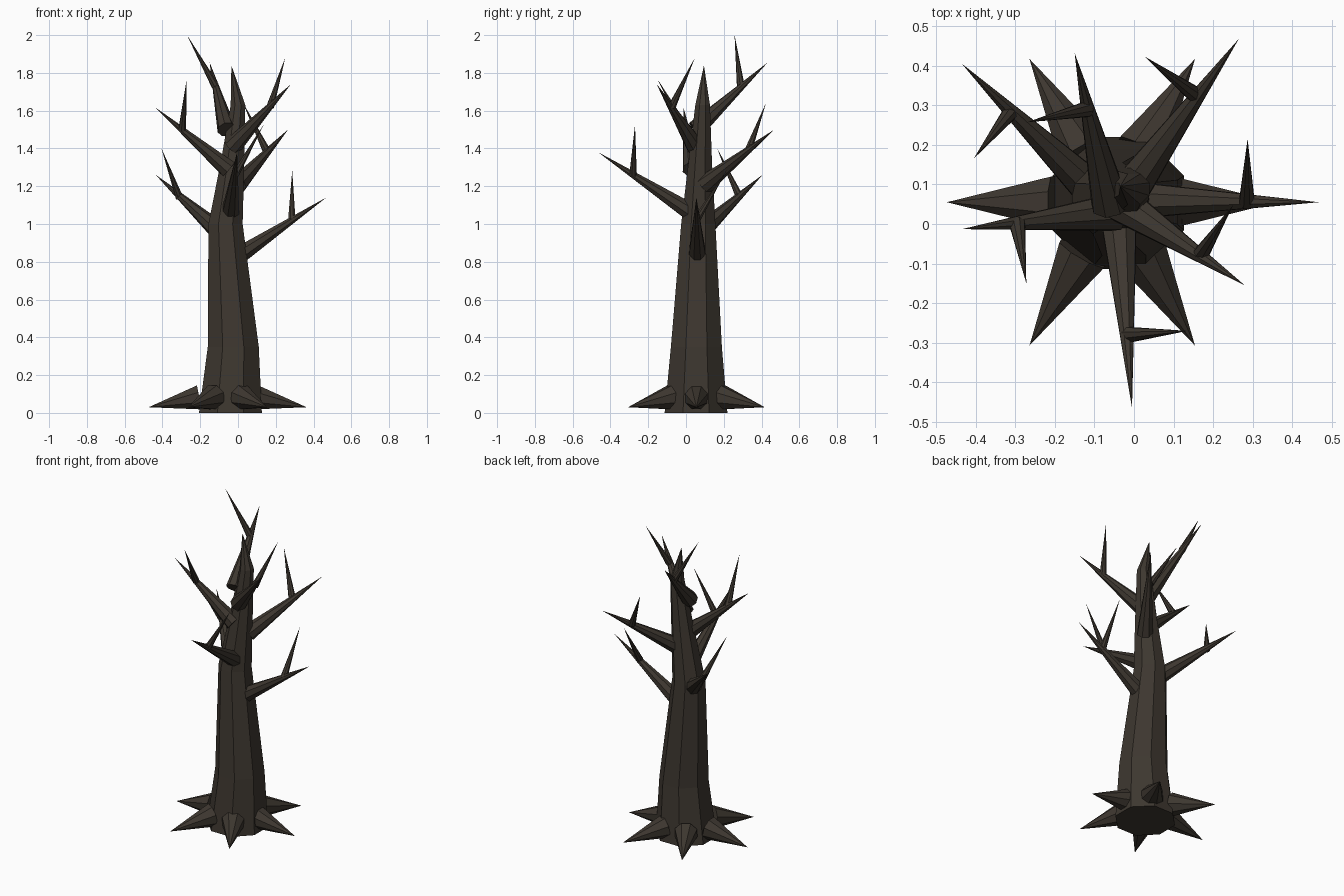
import bpy, bmesh, math
from mathutils import Vector

if "Cube" in bpy.data.objects:
    bpy.data.objects.remove(bpy.data.objects["Cube"])

bark = bpy.data.materials.new("dark_bark")
bark.diffuse_color = (0.047, 0.038, 0.029, 1)
bark.use_nodes = True
bark.node_tree.nodes["Principled BSDF"].inputs["Base Color"].default_value = bark.diffuse_color


def finish(name, bm):
    bmesh.ops.recalc_face_normals(bm, faces=bm.faces[:])
    mesh = bpy.data.meshes.new(name)
    bm.to_mesh(mesh)
    bm.free()
    mesh.materials.append(bark)
    obj = bpy.data.objects.new(name, mesh)
    bpy.context.collection.objects.link(obj)
    return obj


def spike(name, base, tip, radius, sides):
    """Faceted cone from base centre to a sharp tip."""
    base, tip = Vector(base), Vector(tip)
    turn = (tip - base).to_track_quat('Z', 'Y')
    bm = bmesh.new()
    ring = []
    for i in range(sides):
        a = 2 * math.pi * (i + 0.5) / sides
        ring.append(bm.verts.new(
            base + turn @ Vector((radius * math.cos(a), radius * math.sin(a), 0))))
    top = bm.verts.new(tip)
    bm.faces.new(ring)
    for i in range(sides):
        bm.faces.new((ring[i], ring[(i + 1) % sides], top))
    return finish(name, bm)


# Trunk: bent octagonal column ending in a point (x, y, z, radius)
sections = [
    (-0.04, 0.053, 0.0, 0.18),
    (-0.025, 0.055, 0.35, 0.146),
    (-0.066, 0.065, 1.0, 0.098),
    (-0.03, 0.075, 1.32, 0.068),
    (0.0, 0.088, 1.63, 0.042),
]
bm = bmesh.new()
rings = []
for x, y, z, r in sections:
    rings.append([bm.verts.new((x + r * math.cos(math.pi * (i + 0.5) / 4),
                                y + r * math.sin(math.pi * (i + 0.5) / 4), z))
                  for i in range(8)])
for low, high in zip(rings, rings[1:]):
    for i in range(8):
        j = (i + 1) % 8
        bm.faces.new((low[i], low[j], high[j], high[i]))
bm.faces.new(rings[0])
peak = bm.verts.new((-0.035, 0.095, 1.84))
for i in range(8):
    bm.faces.new((rings[-1][i], rings[-1][(i + 1) % 8], peak))
finish("trunk", bm)

# Roots: six spikes spread evenly around the foot
for k in range(6):
    c, s = math.cos(k * math.pi / 3), math.sin(k * math.pi / 3)
    spike(f"root_{k + 1}", (-0.055 + 0.15 * c, 0.055 + 0.15 * s, 0.082),
          (-0.055 + 0.418 * c, 0.055 + 0.418 * s, 0.03), 0.07, 8)

# Branches, each with one twig: branch base, branch tip, twig base, twig tip
limbs = [
    ((0.0, 0.06, 0.83), (0.467, 0.055, 1.14), (0.285, 0.055, 1.02), (0.287, 0.215, 1.285)),
    ((-0.11, 0.09, 0.97), (-0.435, 0.405, 1.26), (-0.31, 0.285, 1.14), (-0.405, 0.165, 1.40)),
    ((-0.05, 0.03, 1.29), (-0.435, -0.013, 1.615), (-0.295, 0.0, 1.50), (-0.272, -0.15, 1.765)),
    ((-0.04, 0.03, 1.06), (-0.005, -0.465, 1.38), (-0.015, -0.28, 1.26), (0.135, -0.27, 1.525)),
    ((0.0, 0.10, 1.21), (0.265, 0.468, 1.50), (0.15, 0.33, 1.39), (0.027, 0.423, 1.64)),
    ((-0.03, 0.05, 1.41), (0.28, -0.155, 1.74), (0.17, -0.075, 1.62), (0.25, 0.047, 1.88)),
    ((-0.06, 0.05, 1.50), (-0.15, 0.432, 1.855), (-0.12, 0.29, 1.73), (-0.27, 0.257, 2.0)),
]
for k, (b, t, tb, tt) in enumerate(limbs, 1):
    spike(f"branch_{k}", b, t, 0.05, 8)
    spike(f"twig_{k}", tb, tt, 0.021, 8)
